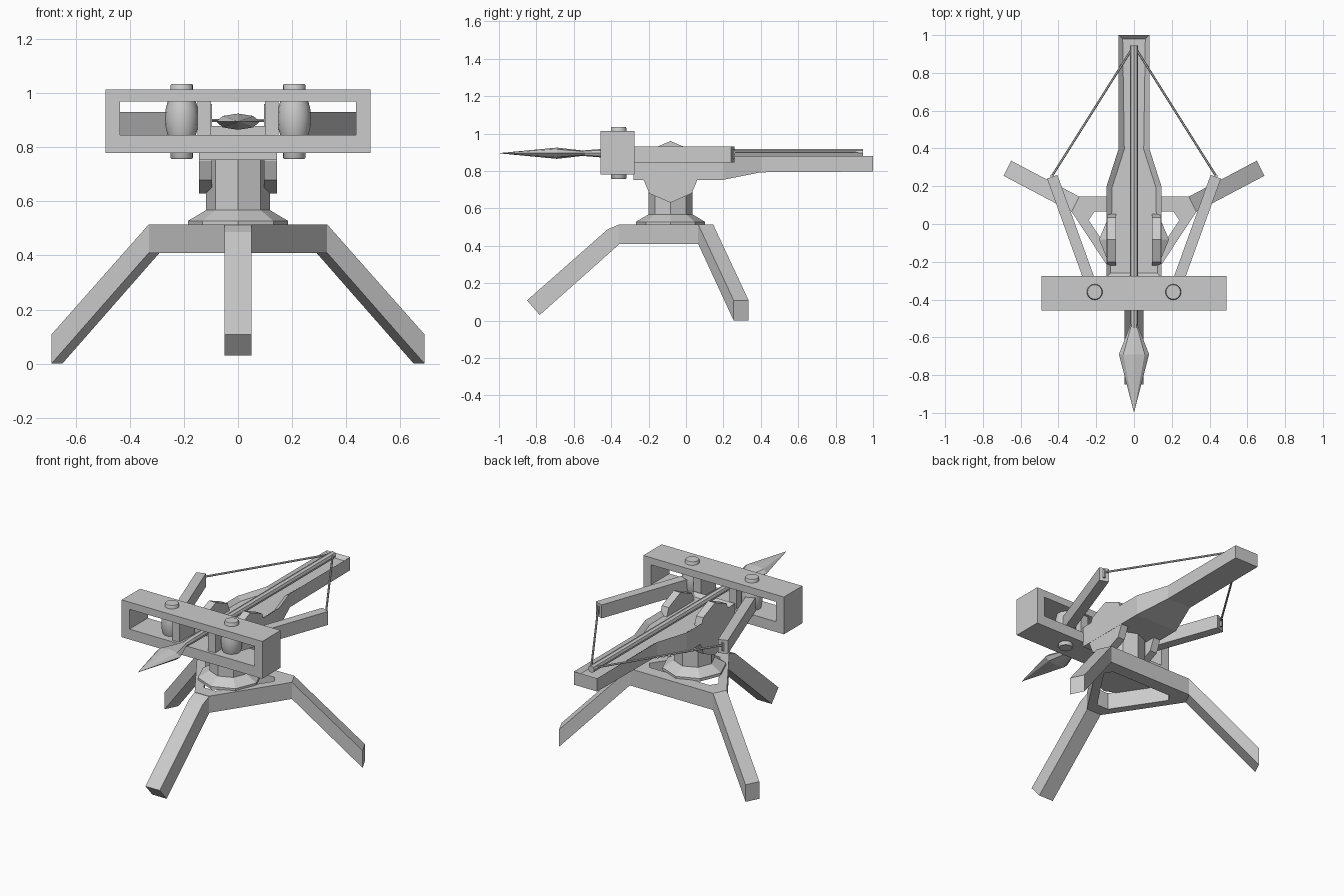
import bpy, bmesh, math
from mathutils import Vector

if "Cube" in bpy.data.objects:
    bpy.data.objects.remove(bpy.data.objects["Cube"])


def finish(name, bm, smooth=False):
    bmesh.ops.recalc_face_normals(bm, faces=bm.faces)
    me = bpy.data.meshes.new(name)
    bm.to_mesh(me)
    bm.free()
    ob = bpy.data.objects.new(name, me)
    bpy.context.collection.objects.link(ob)
    if smooth:
        bpy.ops.object.select_all(action='DESELECT')
        ob.select_set(True)
        bpy.context.view_layer.objects.active = ob
        bpy.ops.object.shade_smooth_by_angle(angle=math.radians(40))
    return ob


def loft(name, loops, smooth=False):
    """Skin a list of equal-length point loops and cap both ends."""
    bm = bmesh.new()
    rings = [[bm.verts.new(p) for p in loop] for loop in loops]
    n = len(rings[0])
    for a, b in zip(rings, rings[1:]):
        for i in range(n):
            j = (i + 1) % n
            bm.faces.new((a[i], a[j], b[j], b[i]))
    bm.faces.new(rings[0])
    bm.faces.new(rings[-1])
    return finish(name, bm, smooth)


def place(p, axis, d):
    return {'x': (d, p[0], p[1]), 'y': (p[0], d, p[1]), 'z': (p[0], p[1], d)}[axis]


def prism(name, outline, axis, a, b):
    return loft(name, [[place(p, axis, d) for p in outline] for d in (a, b)])


def frame(name, outer, inner, axis, a, b):
    """Extruded outline with a matching hole."""
    bm = bmesh.new()
    r = [[bm.verts.new(place(p, axis, d)) for p in o]
         for o, d in ((outer, a), (outer, b), (inner, b), (inner, a))]
    n = len(outer)
    for k in range(4):
        for i in range(n):
            j = (i + 1) % n
            bm.faces.new((r[k][i], r[k][j], r[(k + 1) % 4][j], r[(k + 1) % 4][i]))
    return finish(name, bm)


def rect(x0, x1, y0, y1):
    return [(x0, y0), (x1, y0), (x1, y1), (x0, y1)]


def both(half):
    """Complete a half outline by mirroring it in x."""
    return half + [(-x, y) for x, y in reversed(half)]


def lathe(name, centre, axis, profile, n, smooth=False):
    """profile: (position along axis, radius u, radius v)."""
    loops = []
    for d, u, v in profile:
        loops.append([place((centre[0] + u * math.cos(2 * math.pi * i / n),
                             centre[1] + v * math.sin(2 * math.pi * i / n)), axis, d)
                      for i in range(n)])
    return loft(name, loops, smooth)


def rod(name, a, b, r, n=6):
    a, b = Vector(a), Vector(b)
    q = (b - a).to_track_quat('Z', 'Y')
    c = [q @ Vector((r * math.cos(2 * math.pi * i / n), r * math.sin(2 * math.pi * i / n), 0))
         for i in range(n)]
    return loft(name, [[e + v for v in c] for e in (a, b)])


# Tripod base: triangular frame, front leg, two splayed rear legs
frame("tripod_frame",
      both([(0.29, 0.145), (0.33, 0.065), (0.05, -0.36)]),
      both([(0.21, 0.065), (0.24, 0.02), (0.04, -0.28)]), 'z', 0.41, 0.515)
prism("front_leg", [(-0.355, 0.515), (-0.42, 0.487), (-0.85, 0.108), (-0.782, 0.03),
                    (-0.355, 0.41)], 'x', -0.05, 0.05)
for s, side in ((-1, "left"), (1, "right")):
    loft("rear_leg_" + side, [
        [(s * 0.29, 0.145, 0.515), (s * 0.33, 0.065, 0.515),
         (s * 0.33, 0.065, 0.41), (s * 0.29, 0.145, 0.41)],
        [(s * 0.65, 0.335, 0.108), (s * 0.69, 0.255, 0.108),
         (s * 0.69, 0.255, 0.0), (s * 0.65, 0.335, 0.0)]])

# Octagonal swivel pedestal
lathe("pedestal", (0, -0.083), 'z',
      [(0.51, 0.185, 0.185), (0.528, 0.185, 0.185), (0.568, 0.118, 0.118),
       (0.76, 0.118, 0.118)], 8)

# Stock: tapered beam with a shallow trough sunk into its top
bm = bmesh.new()
rows = [(-0.28, 0.145, 0.753), (0.2, 0.145, 0.753), (0.4, 0.081, 0.793), (1.0, 0.081, 0.797)]
right = [(bm.verts.new((w, y, 0.88)), bm.verts.new((w, y, z))) for y, w, z in rows]
left = [(bm.verts.new((-w, y, 0.88)), bm.verts.new((-w, y, z))) for y, w, z in rows]
for i in range(3):
    bm.faces.new((right[i][0], right[i + 1][0], right[i + 1][1], right[i][1]))
    bm.faces.new((left[i][0], left[i + 1][0], left[i + 1][1], left[i][1]))
    bm.faces.new((right[i][1], right[i + 1][1], left[i + 1][1], left[i][1]))
for i in (0, 3):
    bm.faces.new((right[i][0], right[i][1], left[i][1], left[i][0]))
top = bm.faces.new([v[0] for v in right] + [v[0] for v in reversed(left)])
bmesh.ops.recalc_face_normals(bm, faces=bm.faces)
bmesh.ops.inset_region(bm, faces=[top], thickness=0.03, depth=-0.022)
finish("stock", bm)

# Front torsion frame
frame("torsion_frame", rect(-0.49, 0.49, 0.78, 1.015), rect(-0.436, 0.436, 0.845, 0.97),
      'y', -0.458, -0.275)

for s, side in ((-1, "left"), (1, "right")):
    # Inner uprights of the frame
    prism("frame_post_" + side, rect(s * 0.1, s * 0.15, -0.44, -0.29), 'z', 0.84, 0.975)
    # Bulging torsion bundle with end knobs
    lathe("torsion_bundle_" + side, (s * 0.208, -0.36), 'z',
          [(0.757, 0.038, 0.038), (0.763, 0.042, 0.042), (0.843, 0.042, 0.042),
           (0.845, 0.052, 0.052), (0.87, 0.059, 0.059), (0.908, 0.062, 0.062),
           (0.945, 0.059, 0.059), (0.97, 0.052, 0.052), (0.972, 0.042, 0.042),
           (1.028, 0.042, 0.042), (1.035, 0.038, 0.038)], 16, True)
    # Bow arm, swept back
    a, b = Vector((s * 0.213, -0.36)), Vector((s * 0.433, 0.25))
    d = (b - a).normalized()
    w = Vector((-d.y, d.x)) * 0.029
    prism("bow_arm_" + side, [a + w, b + w, b - w, a - w], 'z', 0.845, 0.93)
    # Bowstring and its loop around the arm tip
    tip = b + d * 0.004
    rod("bowstring_" + side, (tip.x, tip.y, 0.9), (s * 0.004, 0.938, 0.9), 0.006)
    rod("string_loop_" + side, (tip.x, tip.y, 0.865), (tip.x, tip.y, 0.915), 0.009)
    # Yoke cheek carrying the stock
    prism("yoke_cheek_" + side,
          [(-0.083, 0.96), (0.035, 0.91), (0.06, 0.84), (0.06, 0.75), (0.03, 0.68),
           (-0.083, 0.63), (-0.196, 0.68), (-0.226, 0.75), (-0.226, 0.84), (-0.2, 0.91)],
          'x', s * 0.096, s * 0.144)

# Bolt: shaft and flattened diamond head
lathe("bolt_shaft", (0, 0.895), 'y',
      [(-0.56, 0.02, 0.014), (-0.46, 0.022, 0.022), (0.945, 0.022, 0.022)], 8)
lathe("bolt_head", (0, 0.895), 'y',
      [(-0.54, 0.022, 0.013), (-0.69, 0.08, 0.03), (-0.995, 0.001, 0.001)], 8)
